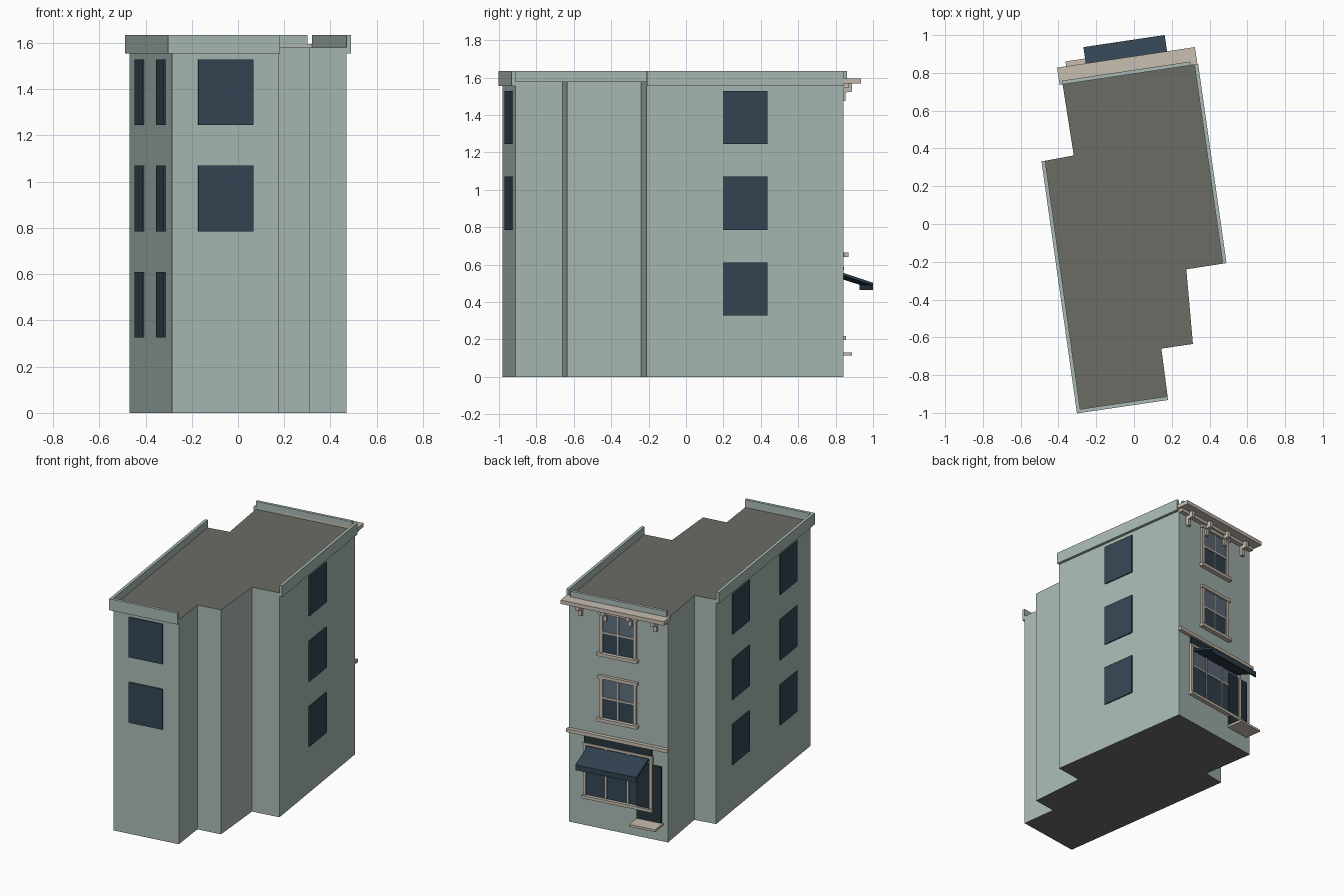
import bpy, bmesh
from math import atan2
from mathutils import Matrix, Vector

if "Cube" in bpy.data.objects:
    bpy.data.objects.remove(bpy.data.objects["Cube"])


def material(name, r, g, b):
    m = bpy.data.materials.new(name)
    m.diffuse_color = (r, g, b, 1)
    m.use_nodes = True
    m.node_tree.nodes["Principled BSDF"].inputs["Base Color"].default_value = m.diffuse_color
    return m


WALL = material("wall_paint", .40, .49, .46)
ROOF = material("roof_felt", .15, .15, .13)
GLASS = material("dark_glass", .034, .061, .089)
PALE = material("pale_glass", .115, .16, .22)
TRIM = material("stone_trim", .58, .51, .44)
DARK = material("dark_paint", .018, .035, .045)
AWN = material("awning_cloth", .03, .055, .08)

# Footprint, counter-clockwise from the front left corner
PLAN = [(-.285, -.98), (.178, -.912), (.145, -.66), (.312, -.635), (.277, -.24),
        (.47, -.21), (.32, .843), (-.378, .739), (-.319, .363), (-.47, .335)]
ROOF_Z = 1.58


def prism(name, pts, axis, mat, matrix=Matrix()):
    """Extrude a closed 3D outline along the axis vector."""
    bm = bmesh.new()
    f = bm.faces.new([bm.verts.new(p) for p in pts])
    ext = bmesh.ops.extrude_face_region(bm, geom=[f])
    bmesh.ops.translate(bm, vec=axis, verts=[v for v in ext["geom"] if isinstance(v, bmesh.types.BMVert)])
    bmesh.ops.recalc_face_normals(bm, faces=bm.faces)
    me = bpy.data.meshes.new(name)
    bm.to_mesh(me)
    bm.free()
    me.transform(matrix)
    me.materials.append(mat)
    ob = bpy.data.objects.new(name, me)
    bpy.context.collection.objects.link(ob)
    return ob


class Face:
    """A wall of the plan: x runs along it from its middle, d is distance outward."""
    def __init__(self, i):
        p, q = Vector(PLAN[i]), Vector(PLAN[(i + 1) % len(PLAN)])
        self.len = (q - p).length
        mid, e = (p + q) / 2, q - p
        self.m = Matrix.Translation((mid.x, mid.y, 0)) @ Matrix.Rotation(atan2(e.y, e.x), 4, 'Z')

    def box(self, name, x0, x1, z0, z1, d0, d1, mat):
        pts = [(x0, -d0, z0), (x1, -d0, z0), (x1, -d1, z0), (x0, -d1, z0)]
        return prism(name, pts, (0, 0, z1 - z0), mat, self.m)

    def profile(self, name, x0, x1, dz, mat):
        return prism(name, [(x0, -d, z) for d, z in dz], (x1 - x0, 0, 0), mat, self.m)


front, right, back, left = Face(0), Face(5), Face(6), Face(9)

# Main body with dark caps
body = prism("building_body", [(x, y, 0) for x, y in PLAN], (0, 0, ROOF_Z), WALL)
body.data.materials.append(ROOF)
for poly in body.data.polygons:
    if abs(poly.normal.z) > .9:
        poly.material_index = 1

# Parapet bands sit just outside the wall line
for name, f, a, b in (("front", front, .02, 0), ("right", right, 0, 0),
                      ("back", back, -.02, .0), ("left", left, 0, .0)):
    f.box(name + "_parapet", -f.len / 2 - a, f.len / 2 + b, 1.555, 1.635, 0, .02, WALL)

# Plain windows on the other sides
FLOORS = [(.327, .61), (.785, 1.07), (1.246, 1.528)]
for n, (z0, z1) in enumerate(FLOORS):
    spots = [("right", right, 0), ("left_far", left, -.245 * left.len), ("left_near", left, .26 * left.len)]
    if n:
        spots.append(("front", front, 0))
    for name, f, c in spots:
        f.box(f"{name}_window_{n}", c - .12, c + .12, z0, z1, -.005, .008, GLASS)

# Sash windows on the shop facade
for n, (z0, z1) in enumerate(FLOORS[1:]):
    zm = (z0 + z1) / 2
    t = f"sash_{n}_"
    back.box(t + "lower_glass", -.12, .12, z0, zm, -.005, .004, GLASS)
    back.box(t + "upper_glass", -.12, .12, zm, z1, -.005, .006, PALE)
    for s in (-1, 1):
        back.box(t + "jamb", s * .12 - .012, s * .12 + .012, z0, z1, 0, .014, TRIM)
    back.box(t + "mullion", -.005, .005, z0, z1, 0, .010, TRIM)
    back.box(t + "meeting_rail", -.12, .12, zm - .006, zm + .006, 0, .011, TRIM)
    back.box(t + "head", -.14, .14, z1 - .008, z1 + .014, 0, .02, TRIM)
    back.box(t + "sill", -.145, .145, z0 - .022, z0, 0, .03, TRIM)

# Roof cornice with brackets
h = back.len / 2
back.box("cornice_slab", -h - .016, h + .016, 1.568, 1.595, 0, .092, TRIM)
back.box("cornice_bed", -h, h, 1.545, 1.568, 0, .03, TRIM)
for k in range(4):
    c = (k - 1.5) * .178
    back.profile("cornice_bracket", c - .013, c + .013,
                 [(0, 1.475), (.02, 1.475), (.02, 1.52), (.055, 1.525), (.055, 1.568), (0, 1.568)], TRIM)

# Shopfront: string course, sign board, glazing and frame
back.box("string_course", -h - .008, h + .008, .64, .664, 0, .026, TRIM)
back.box("sign_board", -.24, .24, .585, .64, 0, .012, DARK)
back.box("shop_glass", -.235, .235, .21, .43, -.005, .005, GLASS)
back.box("shop_upper_glass", -.235, .235, .43, .575, -.005, .005, PALE)
for x, w in ((-.237, .01), (.237, .01), (-.085, .005), (.07, .005)):
    back.box("shop_post", x - w, x + w, .21, .575, 0, .016 if w > .006 else .011, TRIM)
back.box("shop_transom", -.235, .235, .425, .435, 0, .01, TRIM)
back.box("shop_head", -.247, .247, .57, .587, 0, .018, TRIM)
back.box("shop_sill", -.252, .252, .198, .218, 0, .028, TRIM)

# Door and its step
back.box("shop_door", .135, .31, .125, .525, 0, .014, DARK)
back.box("door_step", .135, .32, .115, .131, 0, .118, TRIM)

# Sloping awning with a valance
back.profile("awning", -.22, .215,
             [(0, .562), (.179, .503), (.179, .465), (.17, .465), (.17, .492), (0, .547)], AWN)
